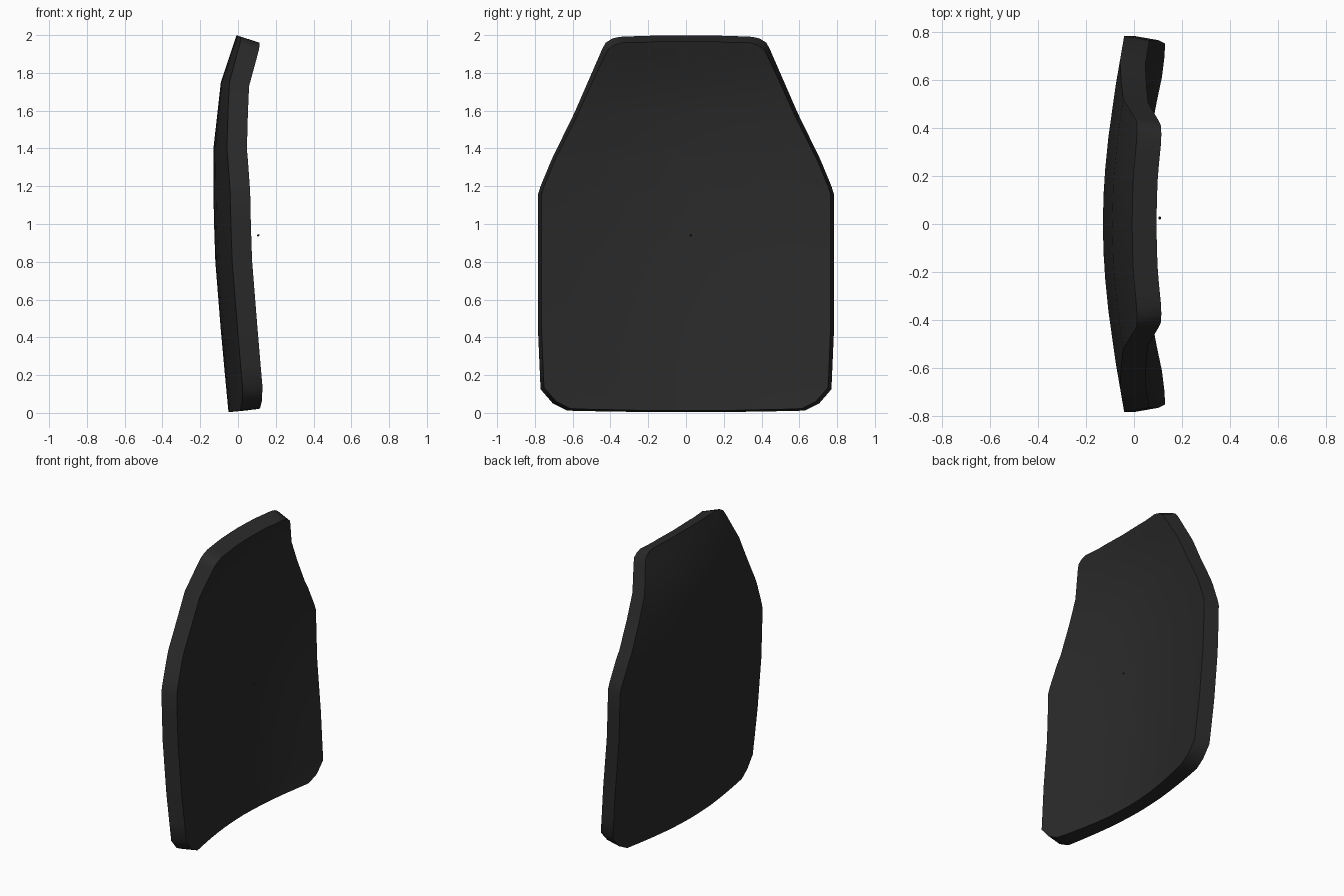
import bpy
import bmesh

default = bpy.data.objects.get("Cube")
if default:
    bpy.data.objects.remove(default, do_unlink=True)

black = bpy.data.materials.new("matte_black")
black.use_nodes = True
color = (0.023, 0.023, 0.023, 1)
black.diffuse_color = color
bsdf = black.node_tree.nodes["Principled BSDF"]
bsdf.inputs["Base Color"].default_value = color
bsdf.inputs["Roughness"].default_value = 0.8

THICKNESS = 0.107
HOLLOW = 0.18  # share of the thickness lost in the middle of the hollow face
# Half width of the outline by height
OUTLINE = [(0.012, 0.63), (0.05, 0.705), (0.125, 0.77), (0.45, 0.784), (1.155, 0.784),
           (1.2, 0.77), (1.34, 0.712), (1.59, 0.59), (1.93, 0.442), (1.96, 0.425),
           (1.982, 0.39), (1.991, 0.35)]
# Bow of the outer face by height, and by distance from the middle
BOW_Z = [(0, -0.05), (0.4, -0.088), (0.8, -0.12), (1.1, -0.13), (1.4, -0.13),
         (1.75, -0.091), (2.0, -0.008)]
BOW_Y = [(0, 0), (0.18, 0.005), (0.36, 0.023), (0.58, 0.054), (0.8, 0.092)]


def sample(table, t):
    """Linear interpolation in a table of pairs."""
    for (a, va), (b, vb) in zip(table, table[1:]):
        if t <= b:
            return va + (vb - va) * (t - a) / (b - a)
    return table[-1][1]


def finish(name, bm):
    mesh = bpy.data.meshes.new(name)
    bm.to_mesh(mesh)
    bm.free()
    mesh.materials.append(black)
    obj = bpy.data.objects.new(name, mesh)
    bpy.context.collection.objects.link(obj)
    bpy.ops.object.select_all(action='DESELECT')
    obj.select_set(True)
    bpy.context.view_layer.objects.active = obj
    return obj


# Curved plate: a sheet bowed both ways, trimmed to the outline
heights = sorted({z for z, _ in OUTLINE} | {0.25, 0.8, 1.0, 1.4, 1.75})
COLS = 12
bm = bmesh.new()
rows = []
weights = []
for k, height in enumerate(heights):
    # the top and bottom edges are crowned slightly in the middle
    crown = 0.008 * ((k == len(heights) - 1) - (k == 0))
    row = []
    for i in range(COLS + 1):
        s = 2 * i / COLS - 1
        y = s * sample(OUTLINE, height)
        z = height + crown * (1 - s * s)
        x = sample(BOW_Z, z) + sample(BOW_Y, abs(y))
        row.append(bm.verts.new((x, y, z)))
        weights.append(1 - HOLLOW * (1 - s * s) * min(1, (2 - height) / 0.8))
    rows.append(row)
for low, high in zip(rows, rows[1:]):
    for i in range(COLS):
        bm.faces.new((low[i], high[i], high[i + 1], low[i + 1]))
bm.normal_update()
if sum(f.normal.x for f in bm.faces) > 0:
    bmesh.ops.reverse_faces(bm, faces=bm.faces[:])
plate = finish("curved_plate", bm)

# The plate is a little thinner in the middle than at the rim
group = plate.vertex_groups.new(name="thickness")
for index, weight in enumerate(weights):
    group.add([index], weight, 'REPLACE')
solid = plate.modifiers.new("thickness", 'SOLIDIFY')
solid.thickness = THICKNESS
solid.offset = -1
solid.vertex_group = group.name
bpy.ops.object.modifier_apply(modifier=solid.name)
bpy.ops.object.shade_smooth_by_angle(angle=0.75)

# Tiny bead in front of the hollow face
bm = bmesh.new()
bmesh.ops.create_icosphere(bm, subdivisions=1, radius=0.007)
bmesh.ops.translate(bm, verts=bm.verts[:], vec=(0.107, 0.025, 0.94))
finish("tiny_bead", bm)
